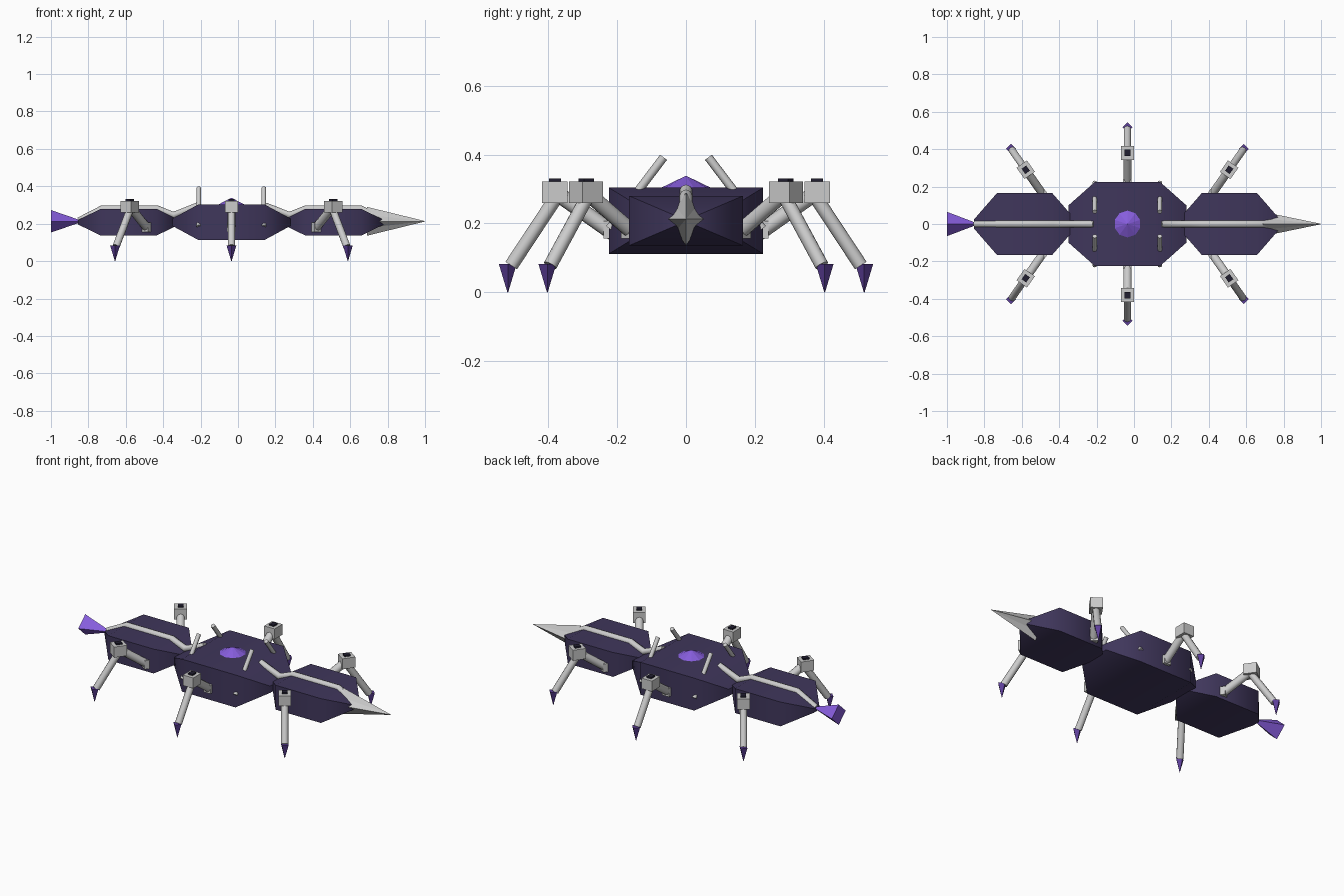
import bpy, bmesh, math
from mathutils import Vector

if "Cube" in bpy.data.objects:
    bpy.data.objects.remove(bpy.data.objects["Cube"])


def material(name, rgb):
    m = bpy.data.materials.new(name)
    m.diffuse_color = (*rgb, 1)
    m.use_nodes = True
    m.node_tree.nodes["Principled BSDF"].inputs["Base Color"].default_value = m.diffuse_color
    return m


SHELL = material("dark_shell", (0.05, 0.037, 0.105))
GLOW = material("violet", (0.24, 0.11, 0.72))
CLAW = material("deep_violet", (0.11, 0.05, 0.32))
BLACK = material("near_black", (0.015, 0.013, 0.03))

CX = -0.035   # x of the middle of the leg layout
CZ = 0.208    # height of the body axis


def finish(name, bm, mat=None, smooth=None):
    bmesh.ops.recalc_face_normals(bm, faces=bm.faces)
    me = bpy.data.meshes.new(name)
    bm.to_mesh(me)
    bm.free()
    ob = bpy.data.objects.new(name, me)
    bpy.context.collection.objects.link(ob)
    if mat:
        me.materials.append(mat)
    if smooth:
        bpy.ops.object.select_all(action='DESELECT')
        ob.select_set(True)
        bpy.context.view_layer.objects.active = ob
        bpy.ops.object.shade_smooth_by_angle(angle=math.radians(smooth))
    return ob


def loft(name, rings, mat=None, smooth=None):
    """Skin equal-length closed rings and cap both ends."""
    bm = bmesh.new()
    vs = [[bm.verts.new(p) for p in r] for r in rings]
    n = len(vs[0])
    for a, b in zip(vs, vs[1:]):
        for i in range(n):
            j = (i + 1) % n
            bm.faces.new((a[i], a[j], b[j], b[i]))
    bm.faces.new(vs[0])
    bm.faces.new(vs[-1])
    return finish(name, bm, mat, smooth)


def rect(x, hy, hz):
    return [(x, sy * hy, CZ + sz * hz) for sy, sz in ((-1, -1), (1, -1), (1, 1), (-1, 1))]


def star(x, hy, hz, waist=0.45):
    """Four-pointed ring, slightly waisted between the points."""
    pts = []
    for i in range(8):
        a = i * math.pi / 4
        k = 1 if i % 2 == 0 else waist * math.sqrt(2)
        pts.append((x, hy * k * math.cos(a), 0.213 + hz * k * math.sin(a)))
    return pts


def rod(name, p0, p1, r0, r1=None, sides=10, mat=None, smooth=50):
    p0, p1 = Vector(p0), Vector(p1)
    d = p1 - p0
    bm = bmesh.new()
    bmesh.ops.create_cone(bm, cap_ends=True, segments=sides, radius1=r0,
                          radius2=r0 if r1 is None else r1, depth=d.length)
    bm.transform(d.to_track_quat('Z', 'Y').to_matrix().to_4x4())
    bmesh.ops.translate(bm, verts=bm.verts, vec=(p0 + p1) / 2)
    return finish(name, bm, mat, smooth)


def box(name, loc, size, angle=0, mat=None):
    bm = bmesh.new()
    bmesh.ops.create_cube(bm, size=1)
    bmesh.ops.scale(bm, verts=bm.verts, vec=size)
    ob = finish(name, bm, mat)
    ob.location = loc
    ob.rotation_euler.z = angle
    return ob


# Body: three chamfered plates
def segment(name, cx, half, flat, hy, hz, end_y, end_z):
    loft(name, [rect(cx - half, end_y, end_z), rect(cx - flat, hy, hz),
                rect(cx + flat, hy, hz), rect(cx + half, end_y, end_z)], SHELL, 50)


segment("middle_body", CX, 0.315, 0.175, 0.224, 0.096, 0.1, 0.02)
segment("rear_body", -0.585, 0.27, 0.148, 0.165, 0.072, 0.025, 0.012)
segment("head_body", 0.51, 0.27, 0.148, 0.165, 0.072, 0.025, 0.012)

# Nose spike and flared tail
loft("nose_spike", [star(0.69, 0.065, 0.077), star(1.0, 0.001, 0.001)])
loft("tail_flare", [star(-1.0, 0.065, 0.06, 0.5), star(-0.855, 0.01, 0.01, 0.5)], GLOW)

# Gem on the back
rod("back_gem", (CX, 0, 0.295), (CX, 0, 0.338), 0.09, 0.001, 10, GLOW, None)

# Spine tubes running over the plates
for side, label in ((-1, "rear"), (1, "front")):
    path = [(0.18, 0.295), (0.31, 0.245), (0.40, 0.28), (0.69, 0.28), (0.815, 0.215)]
    cu = bpy.data.curves.new(label + "_spine", 'CURVE')
    cu.dimensions = '3D'
    cu.bevel_depth = 0.019
    cu.bevel_resolution = 2
    cu.use_fill_caps = True
    sp = cu.splines.new('POLY')
    sp.points.add(len(path) - 1)
    for p, (dx, z) in zip(sp.points, path):
        p.co = (CX + side * dx, 0, z, 1)
    bpy.context.collection.objects.link(bpy.data.objects.new(label + "_spine", cu))

# Four leaning antennae
for x in (-0.21, 0.138):
    for s in (-1, 1):
        rod("antenna", (x, s * 0.222, 0.185), (x, s * 0.065, 0.392), 0.0125, sides=8)


# Six legs: hip, upper leg, knee block with cap, lower leg, claw
def leg(name, hip, ang):
    d = Vector((math.sin(ang), math.cos(ang), 0))
    if hip[1] < 0:
        d.y = -d.y
    rot = math.atan2(-d.x, d.y)

    def at(r, z):
        return Vector((hip[0], hip[1], z)) + d * r

    box(name + "_hip", at(-0.005, 0.182), (0.045, 0.04, 0.05), rot)
    rod(name + "_upper", at(-0.02, 0.168), at(0.15, 0.288), 0.023)
    box(name + "_knee", at(0.155, 0.291), (0.068, 0.074, 0.062), rot)
    box(name + "_knee_cap", at(0.155, 0.325), (0.03, 0.034, 0.012), rot, BLACK)
    rod(name + "_lower", at(0.152, 0.275), at(0.282, 0.078), 0.02)
    rod(name + "_claw", at(0.292, 0.083), at(0.292, 0.0), 0.026, 0.001, 4, CLAW, None)


for s, label in ((-1, "right"), (1, "left")):
    leg("middle_leg_" + label, (CX, s * 0.225), 0)
    leg("rear_leg_" + label, (CX - 0.455, s * 0.163), -math.radians(35))
    leg("front_leg_" + label, (CX + 0.455, s * 0.163), math.radians(35))
